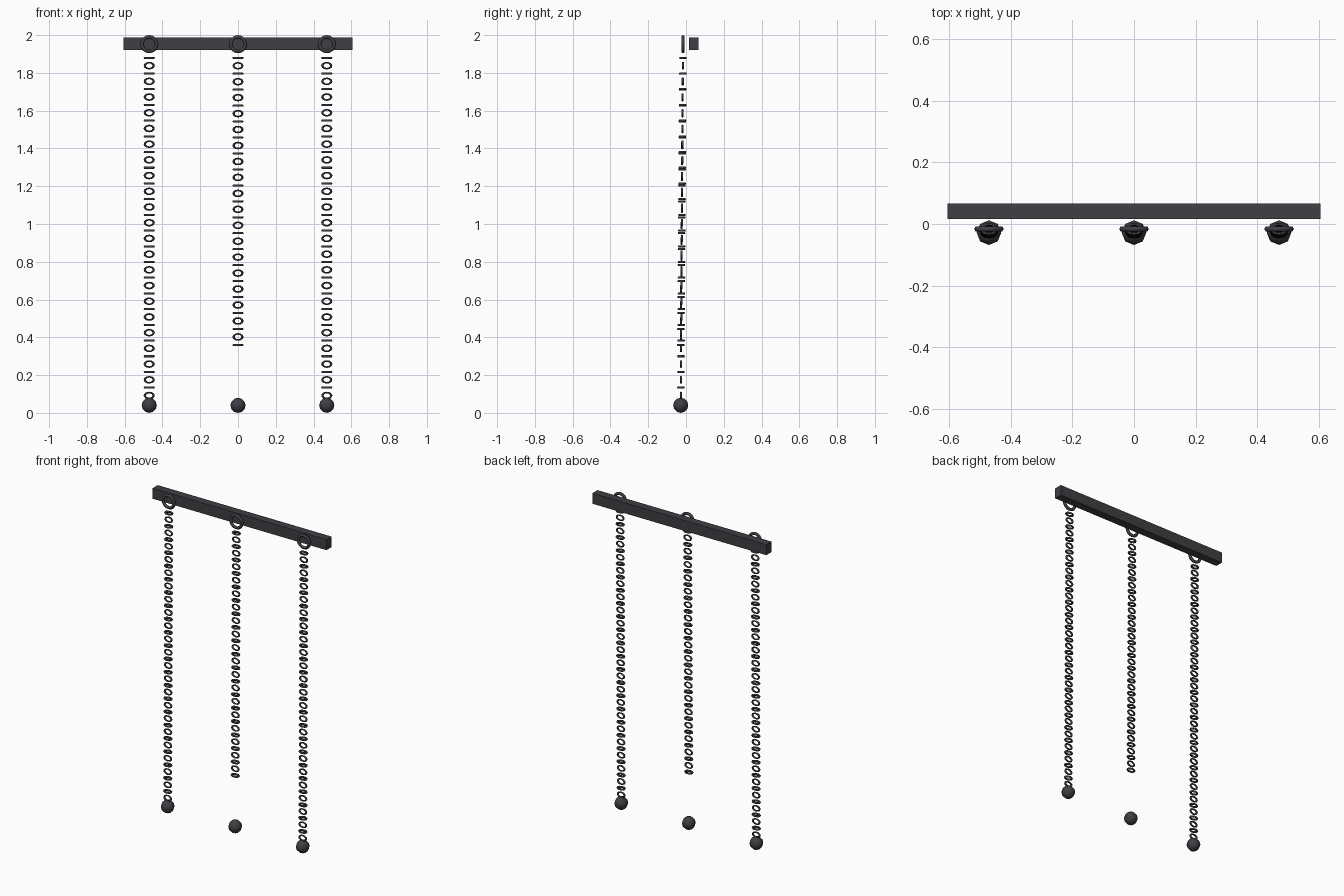
import bpy, math
from mathutils import Vector

if "Cube" in bpy.data.objects:
    bpy.data.objects.remove(bpy.data.objects["Cube"])

dark = bpy.data.materials.new("dark_iron")
dark.diffuse_color = (0.05, 0.05, 0.058, 1)
dark.use_nodes = True
dark.node_tree.nodes["Principled BSDF"].inputs["Base Color"].default_value = dark.diffuse_color


def finish(name, smooth=True):
    ob = bpy.context.object
    ob.name = name
    ob.data.materials.append(dark)
    if smooth:
        ob.data.shade_smooth()
    return ob


def torus(name, loc, rot, major, minor, seg, sides, squash=1.0):
    bpy.ops.mesh.primitive_torus_add(location=loc, rotation=rot, major_radius=major,
                                     minor_radius=minor, major_segments=seg,
                                     minor_segments=sides)
    ob = finish(name)
    ob.scale = (1, squash, 1)
    return ob


# wall bar
bpy.ops.mesh.primitive_cube_add(size=1, location=(0, 0.041, 1.955))
finish("wall_bar", smooth=False).dimensions = (1.21, 0.051, 0.066)

# three hanging chains: (x, number of links, height of last link)
for side, x, count, z_end in (("left", -0.47, 44, 0.092),
                              ("middle", 0.0, 37, 0.360),
                              ("right", 0.47, 44, 0.092)):
    # mounting ring, facing the front
    torus(side + "_mount_ring", (x, -0.016, 1.952), (math.pi / 2, 0, 0), 0.0385, 0.0095, 16, 6)

    # oval links, alternating flat and upright
    top, end = Vector((x, -0.0165, 1.880)), Vector((x, -0.0275, z_end))
    for i in range(count):
        torus(f"{side}_link_{i + 1}", top.lerp(end, i / (count - 1)),
              (math.pi / 2 * (i % 2), 0, 0), 0.0235, 0.0062, 12, 6, 0.68)

    # end weight
    bpy.ops.mesh.primitive_uv_sphere_add(segments=8, ring_count=6, radius=0.040,
                                         location=(x, -0.028, 0.040))
    finish(side + "_weight")
